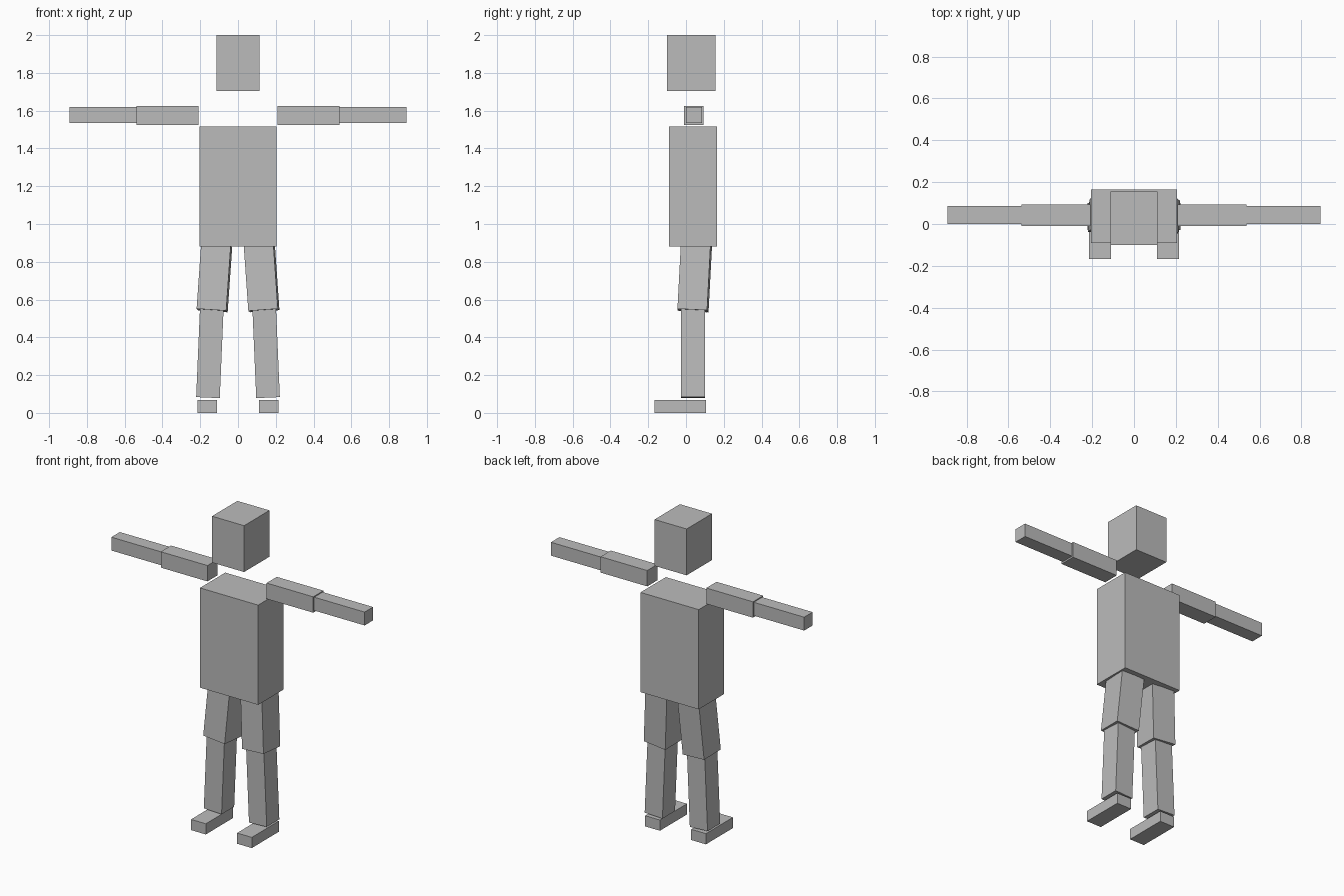
import bpy
from math import radians
from mathutils import Matrix, Quaternion, Vector

cube = bpy.data.objects.get("Cube")
if cube:
    bpy.data.objects.remove(cube, do_unlink=True)

GREY = (0.5, 0.5, 0.5, 1)
grey = bpy.data.materials.new("plain grey")
grey.use_nodes = True
grey.diffuse_color = GREY
grey.node_tree.nodes["Principled BSDF"].inputs["Base Color"].default_value = GREY


def block(name, low, high):
    """Upright box between two opposite corners."""
    low, high = Vector(low), Vector(high)
    bpy.ops.mesh.primitive_cube_add(size=1, location=(low + high) / 2)
    obj = bpy.context.object
    obj.name = name
    obj.scale = high - low
    obj.data.materials.append(grey)
    return obj


def limb(name, bottom, top, width, depth, twist=0):
    """Slanted box whose end faces are centred on two points."""
    bottom, top = Vector(bottom), Vector(top)
    axis = top - bottom
    bpy.ops.mesh.primitive_cube_add(size=1)
    obj = bpy.context.object
    obj.name = name
    turn = Vector((0, 0, 1)).rotation_difference(axis) @ Quaternion((0, 0, 1), radians(twist))
    obj.matrix_world = Matrix.LocRotScale((bottom + top) / 2, turn, (width, depth, axis.length))
    obj.data.materials.append(grey)
    return obj


# Head and torso
block("head", (-0.113, -0.10, 1.705), (0.113, 0.155, 2.0))
block("torso", (-0.205, -0.09, 0.88), (0.205, 0.165, 1.515))

for side, s in (("left", 1), ("right", -1)):
    # Arms, held straight out
    block(side + "_upper_arm", (min(s * 0.208, s * 0.537), -0.01, 1.525),
          (max(s * 0.208, s * 0.537), 0.093, 1.626))
    block(side + "_forearm", (min(s * 0.537, s * 0.892), 0.0, 1.535),
          (max(s * 0.537, s * 0.892), 0.085, 1.62))
    # Legs, spread slightly; both thighs twist the same way
    limb(side + "_thigh", (s * 0.137, 0.037, 0.542), (s * 0.113, 0.055, 0.885), 0.157, 0.157, -3)
    limb(side + "_shin", (s * 0.159, 0.036, 0.081), (s * 0.139, 0.036, 0.548), 0.125, 0.127)
    # Feet
    block(side + "_foot", (min(s * 0.11, s * 0.214), -0.167, 0),
          (max(s * 0.11, s * 0.214), 0.105, 0.068))
